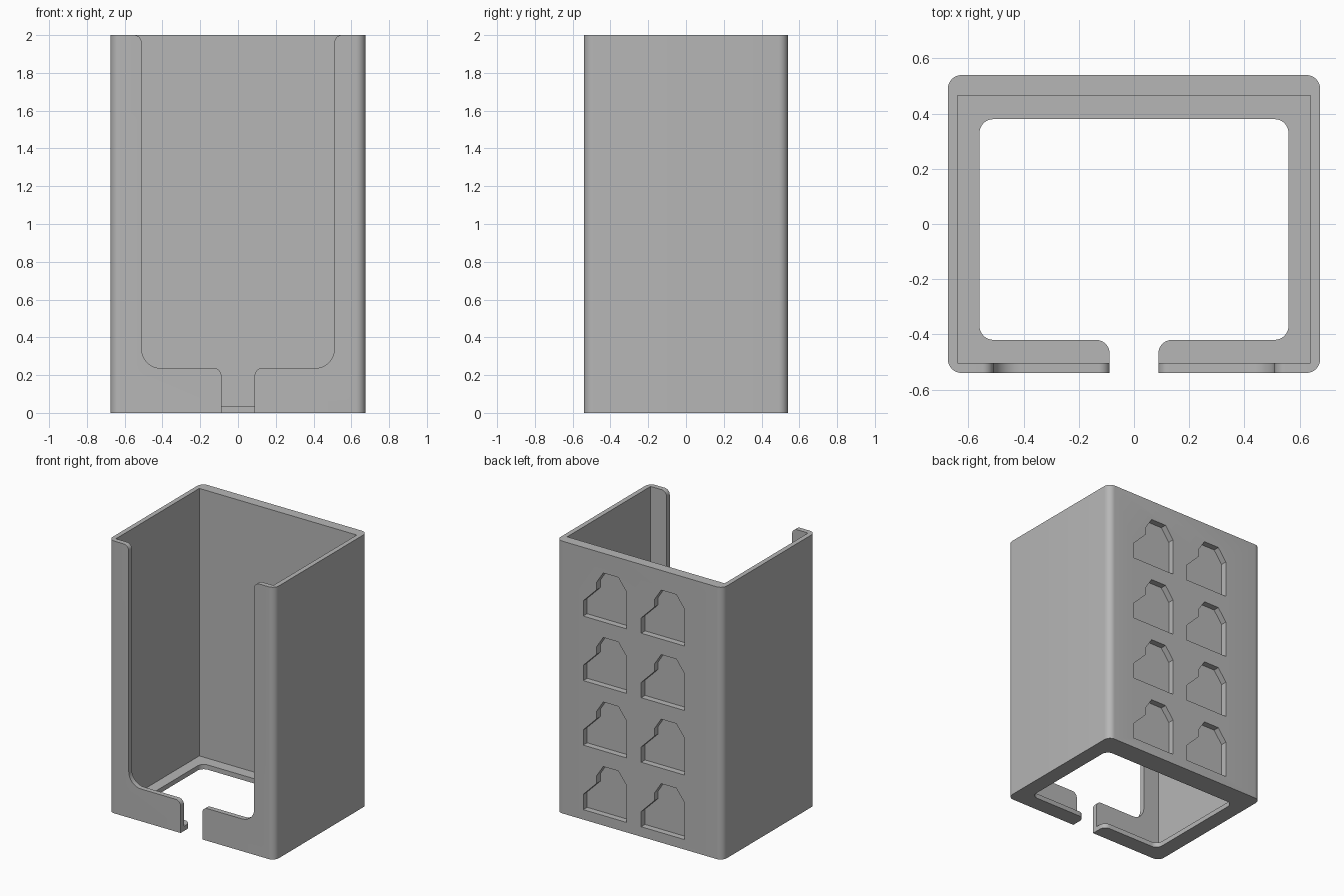
import bpy, bmesh
from math import sin, cos, pi
from mathutils import Vector

if "Cube" in bpy.data.objects:
    bpy.data.objects.remove(bpy.data.objects["Cube"], do_unlink=True)

grey = bpy.data.materials.new("matte grey")
grey.use_nodes = True
grey.diffuse_color = (0.47, 0.47, 0.47, 1)
grey.node_tree.nodes["Principled BSDF"].inputs["Base Color"].default_value = grey.diffuse_color


def rounded(points, steps=8):
    """Outline from (a, b, radius) points; rounded corners are right angles."""
    out = []
    for i, (a, b, r) in enumerate(points):
        p = Vector((a, b))
        if r == 0:
            out.append(p)
            continue
        to_prev = (Vector(points[i - 1][:2]) - p).normalized()
        to_next = (Vector(points[(i + 1) % len(points)][:2]) - p).normalized()
        centre = p + r * (to_prev + to_next)
        for k in range(steps + 1):
            t = k / steps * pi / 2
            out.append(centre - r * (to_next * cos(t) + to_prev * sin(t)))
    return out


def mirrored(half):
    return half + [(-a, b, r) for a, b, r in reversed(half)]


def prism(name, outline, axis, low, high):
    """Extrude an outline along z (plan) or y (elevation)."""
    place = (lambda p: (p.x, p.y, low)) if axis == "z" else (lambda p: (p.x, low, p.y))
    bm = bmesh.new()
    verts = []
    for p in outline:
        if not verts or (Vector(place(p)) - verts[-1].co).length > 1e-5:
            verts.append(bm.verts.new(place(p)))
    face = bm.faces.new(verts)
    moved = bmesh.ops.extrude_face_region(bm, geom=[face])["geom"]
    shift = (0, 0, high - low) if axis == "z" else (0, high - low, 0)
    bmesh.ops.translate(bm, vec=shift, verts=[g for g in moved if isinstance(g, bmesh.types.BMVert)])
    bmesh.ops.recalc_face_normals(bm, faces=bm.faces)
    mesh = bpy.data.meshes.new(name)
    bm.to_mesh(mesh)
    bm.free()
    mesh.materials.append(grey)
    ob = bpy.data.objects.new(name, mesh)
    bpy.context.collection.objects.link(ob)
    return ob


def rectangle(x, y0, y1, r=0):
    return rounded(mirrored([(x, y0, r), (x, y1, r)]))


# Outer body with rounded upright edges
holder = prism("holder_body", rectangle(0.675, -0.54, 0.54, 0.05), "z", 0, 2)

# Inner space, open at the top
cutters = [prism("cavity_cutter", rectangle(0.64, -0.503, 0.465), "z", 0.035, 2.2)]

# Floor opening with its front slot
cutters.append(prism("floor_cutter", rounded(mirrored([
    (0.088, -0.7, 0), (0.088, -0.42, 0.05), (0.56, -0.42, 0.05), (0.56, 0.38, 0.05)])), "z", -0.1, 0.1))

# Front window, narrowing to the slot and flared at the top
cutters.append(prism("window_cutter", rounded(mirrored([
    (0.088, -0.1, 0), (0.088, 0.237, 0.04), (0.51, 0.237, 0.1),
    (0.51, 2, 0.04), (0.55, 2, 0), (0.55, 2.2, 0)])), "y", -0.7, -0.45))

# Shallow recesses on the back, two columns of four
recess = [(0.352, 0), (0.352, 0.112), (0.245, 0.22), (0.245, 0.275),
          (0.19, 0.36), (0.067, 0.36), (0, 0.27), (0, 0)]
for x in (0.105, -0.366):
    for row in range(4):
        z = 0.073 + row * 0.474
        cutters.append(prism("recess_cutter", [Vector((x + a, z + b)) for a, b in recess],
                             "y", 0.495, 0.7))

# Cut everything out of the body
bpy.ops.object.select_all(action="DESELECT")
bpy.context.view_layer.objects.active = holder
holder.select_set(True)
for cutter in cutters:
    cutter.hide_render = True
    mod = holder.modifiers.new("cut", "BOOLEAN")
    mod.operation = "DIFFERENCE"
    mod.solver = "EXACT"
    mod.object = cutter
    bpy.ops.object.modifier_apply(modifier=mod.name)
    bpy.data.objects.remove(cutter, do_unlink=True)
bpy.ops.object.shade_smooth_by_angle()
